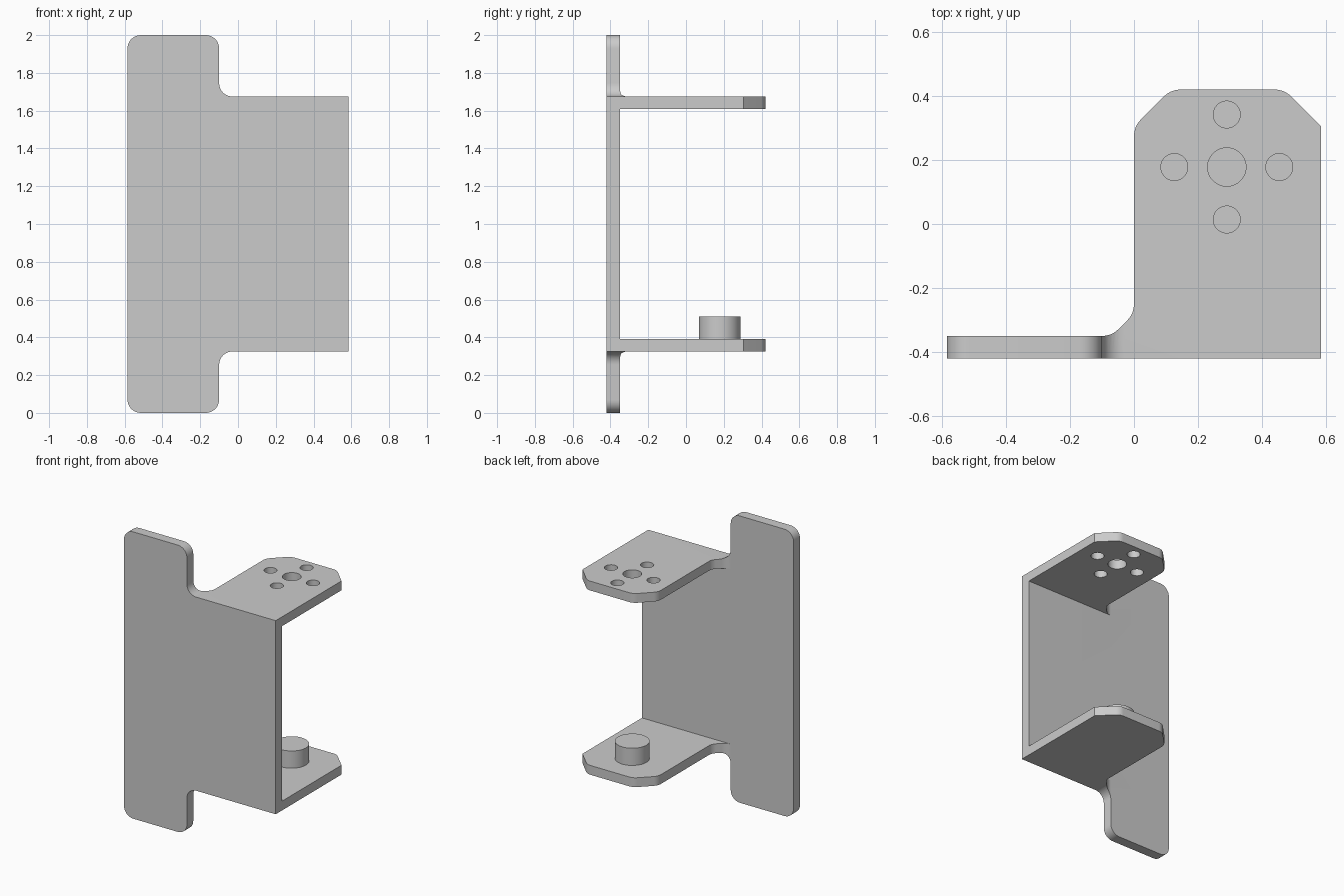
import bpy, bmesh, math
from mathutils import Vector

cube = bpy.data.objects.get("Cube")
if cube:
    bpy.data.objects.remove(cube, do_unlink=True)

metal = bpy.data.materials.new("plain_grey_metal")
metal.use_nodes = True
GREY = (0.6, 0.6, 0.6, 1)
metal.diffuse_color = GREY
metal.node_tree.nodes["Principled BSDF"].inputs["Base Color"].default_value = GREY


def rounded(corners, steps=8):
    """Outline through (u, v, tangent length) corners, with round arcs."""
    pts = []
    for i, (u, v, t) in enumerate(corners):
        p = Vector((u, v, 0))
        if t == 0:
            pts.append(p)
            continue
        before, after = corners[i - 1], corners[(i + 1) % len(corners)]
        d1 = (Vector((before[0], before[1], 0)) - p).normalized()
        d2 = (Vector((after[0], after[1], 0)) - p).normalized()
        centre = p + (d1 + d2).normalized() * t / math.cos(d1.angle(d2) / 2)
        a, b = p + d1 * t - centre, p + d2 * t - centre
        pts += [centre + a.normalized().slerp(b.normalized(), k / steps) * a.length
                for k in range(steps + 1)]
    return pts


def prism(name, pts, place, push):
    """Solid made by pushing a flat outline along a vector."""
    bm = bmesh.new()
    face = bm.faces.new([bm.verts.new(place(p)) for p in pts])
    ext = bmesh.ops.extrude_face_region(bm, geom=[face])
    moved = [g for g in ext["geom"] if isinstance(g, bmesh.types.BMVert)]
    bmesh.ops.translate(bm, verts=moved, vec=push)
    bmesh.ops.recalc_face_normals(bm, faces=bm.faces[:])
    mesh = bpy.data.meshes.new(name)
    bm.to_mesh(mesh)
    bm.free()
    mesh.materials.append(metal)
    obj = bpy.data.objects.new(name, mesh)
    bpy.context.collection.objects.link(obj)
    return obj


def cylinder(name, x, y, z0, z1, radius, count=48):
    ring = [Vector((x + radius * math.cos(k * math.tau / count),
                    y + radius * math.sin(k * math.tau / count), 0)) for k in range(count)]
    return prism(name, ring, lambda p: (p.x, p.y, z0), (0, 0, z1 - z0))


def combine(obj, tool, operation):
    mod = obj.modifiers.new("cut", "BOOLEAN")
    mod.operation, mod.solver, mod.object = operation, "EXACT", tool
    bpy.context.view_layer.objects.active = obj
    bpy.ops.object.modifier_apply(modifier=mod.name)
    bpy.data.objects.remove(tool, do_unlink=True)


SIDE, FRONT, INNER, BACK = 0.585, -0.42, -0.35, 0.42
LOW, HIGH, THICK, R = 0.325, 1.675, 0.065, 0.07

# Plan outline: mounting plate, gusset and chamfered arm
plan = rounded([(-0.8, FRONT, 0), (SIDE, FRONT, 0), (SIDE, 0.305, 0),
                (0.47, BACK, 0.03), (0.115, BACK, 0.03), (0, 0.305, 0.03),
                (0, -0.28, 0.03), (-0.07, INNER, 0.03), (-0.8, INNER, 0)])
bracket = prism("bracket", plan, lambda p: (p.x, p.y, -0.1), (0, 0, 2.2))

# Front outline with rounded tab and inner fillets
outline = rounded([(-SIDE, 0, R), (-0.1, 0, R), (-0.1, LOW, R), (0.8, LOW, 0),
                   (0.8, HIGH, 0), (-0.1, HIGH, R), (-0.1, 2, R), (-SIDE, 2, R)])
combine(bracket, prism("front_outline", outline, lambda p: (p.x, -0.6, p.y), (0, 1.2, 0)),
        "INTERSECT")

# Open space between the two arms
gap = rounded([(-1, INNER, 0), (1, INNER, 0), (1, 1, 0), (-1, 1, 0)])
combine(bracket, prism("arm_gap", gap, lambda p: (p.x, p.y, LOW + THICK),
                       (0, 0, HIGH - LOW - 2 * THICK)), "DIFFERENCE")

# Centre hole and four screw holes in the upper arm
CX, CY, PITCH = 0.29, 0.178, 0.164
holes = [(0, 0, 0.06)] + [(dx * PITCH, dy * PITCH, 0.042)
                          for dx, dy in ((1, 0), (-1, 0), (0, 1), (0, -1))]
for dx, dy, r in holes:
    combine(bracket, cylinder("hole", CX + dx, CY + dy, 1.5, 1.8, r), "DIFFERENCE")

# Pivot stud on the lower arm
stud = cylinder("pivot_stud", CX, CY, LOW + THICK, 0.51, 0.11)

for obj in (bracket, stud):
    bpy.ops.object.select_all(action="DESELECT")
    obj.select_set(True)
    bpy.context.view_layer.objects.active = obj
    bpy.ops.object.shade_smooth_by_angle(angle=math.radians(30))
